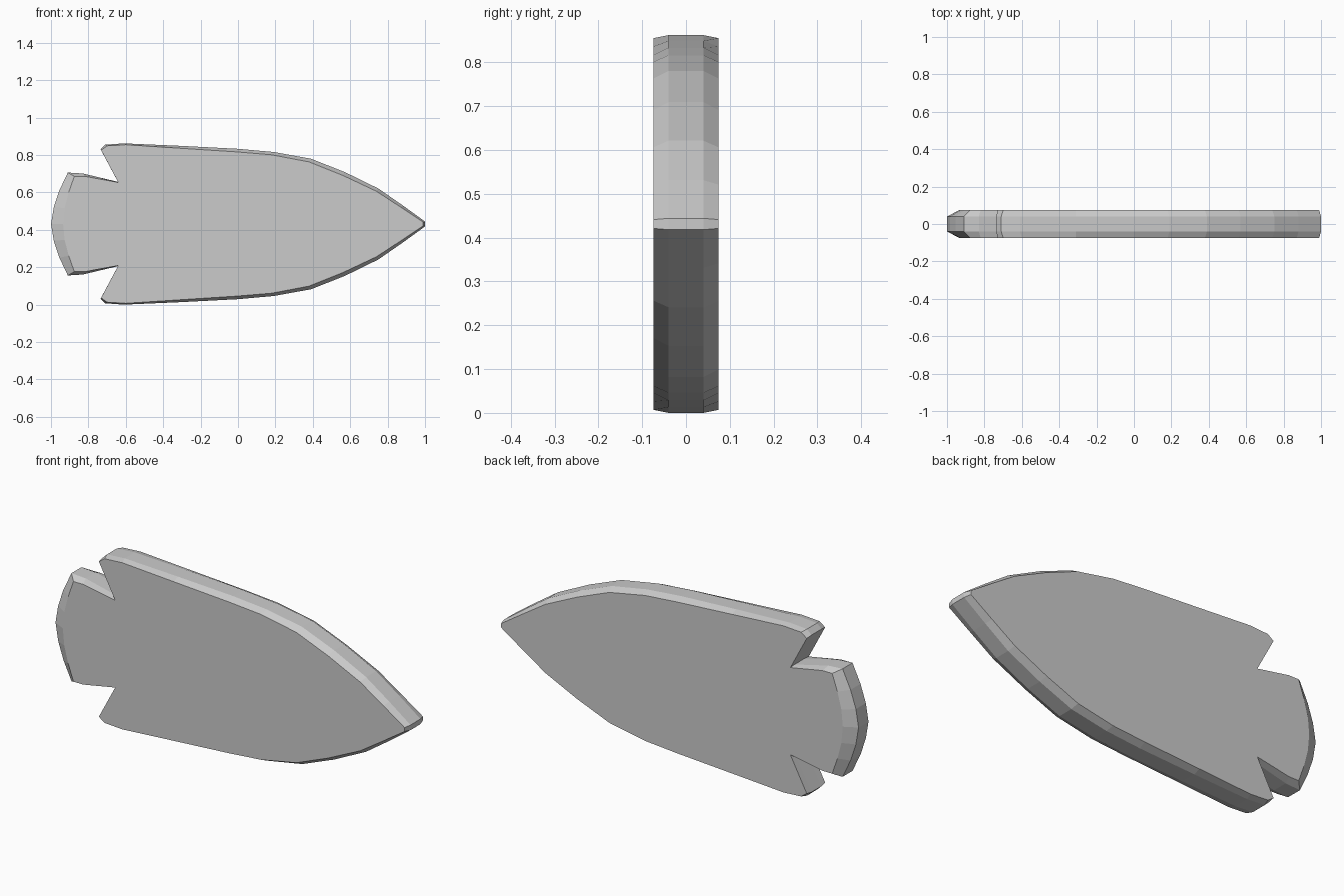
import bpy
import bmesh

cube = bpy.data.objects.get("Cube")
if cube:
    bpy.data.objects.remove(cube, do_unlink=True)

MID = 0.431  # height of the symmetry line

# Upper half outline from tip to tail: rim x, rim height, face x, face height
HALF = [
    (1.0, 0.013, 0.99, 0.010),
    (0.88, 0.10, 0.87, 0.09),
    (0.75, 0.19, 0.74, 0.175),
    (0.57, 0.278, 0.56, 0.26),
    (0.39, 0.349, 0.38, 0.332),
    (0.19, 0.385, 0.18, 0.37),
    (0.0, 0.402, 0.0, 0.385),
    (-0.31, 0.418, -0.31, 0.405),
    (-0.61, 0.431, -0.60, 0.424),
    (-0.71, 0.424, -0.70, 0.418),
    (-0.735, 0.40, -0.732, 0.395),
    (-0.64, 0.225, -0.64, 0.222),
    (-0.83, 0.27, -0.82, 0.255),
    (-0.91, 0.275, -0.875, 0.255),
    (-0.955, 0.18, -0.905, 0.17),
    (-0.985, 0.09, -0.927, 0.085),
]
TAIL = (-1.0, 0.0, -0.935, 0.0)


def mirrored(point):
    return point[0], -point[1], point[2], -point[3]


outline = HALF + [TAIL] + [mirrored(p) for p in reversed(HALF)]

# Four rings through the thickness: face, rim, rim, face
bm = bmesh.new()
rings = []
for y, is_face in ((-0.074, True), (-0.04, False), (0.04, False), (0.074, True)):
    k = 2 if is_face else 0
    rings.append([bm.verts.new((p[k], y, MID + p[k + 1])) for p in outline])

count = len(outline)
for a, b in zip(rings, rings[1:]):
    for i in range(count):
        j = (i + 1) % count
        bm.faces.new((a[i], a[j], b[j], b[i]))
bm.faces.new(rings[0])
bm.faces.new(rings[-1])
bmesh.ops.recalc_face_normals(bm, faces=bm.faces)

mesh = bpy.data.meshes.new("stone_arrowhead")
bm.to_mesh(mesh)
bm.free()
arrowhead = bpy.data.objects.new("stone_arrowhead", mesh)
bpy.context.collection.objects.link(arrowhead)

# Plain grey stone
stone = bpy.data.materials.new("grey_stone")
stone.use_nodes = True
color = (0.6, 0.6, 0.6, 1.0)
stone.diffuse_color = color
stone.node_tree.nodes["Principled BSDF"].inputs["Base Color"].default_value = color
mesh.materials.append(stone)
